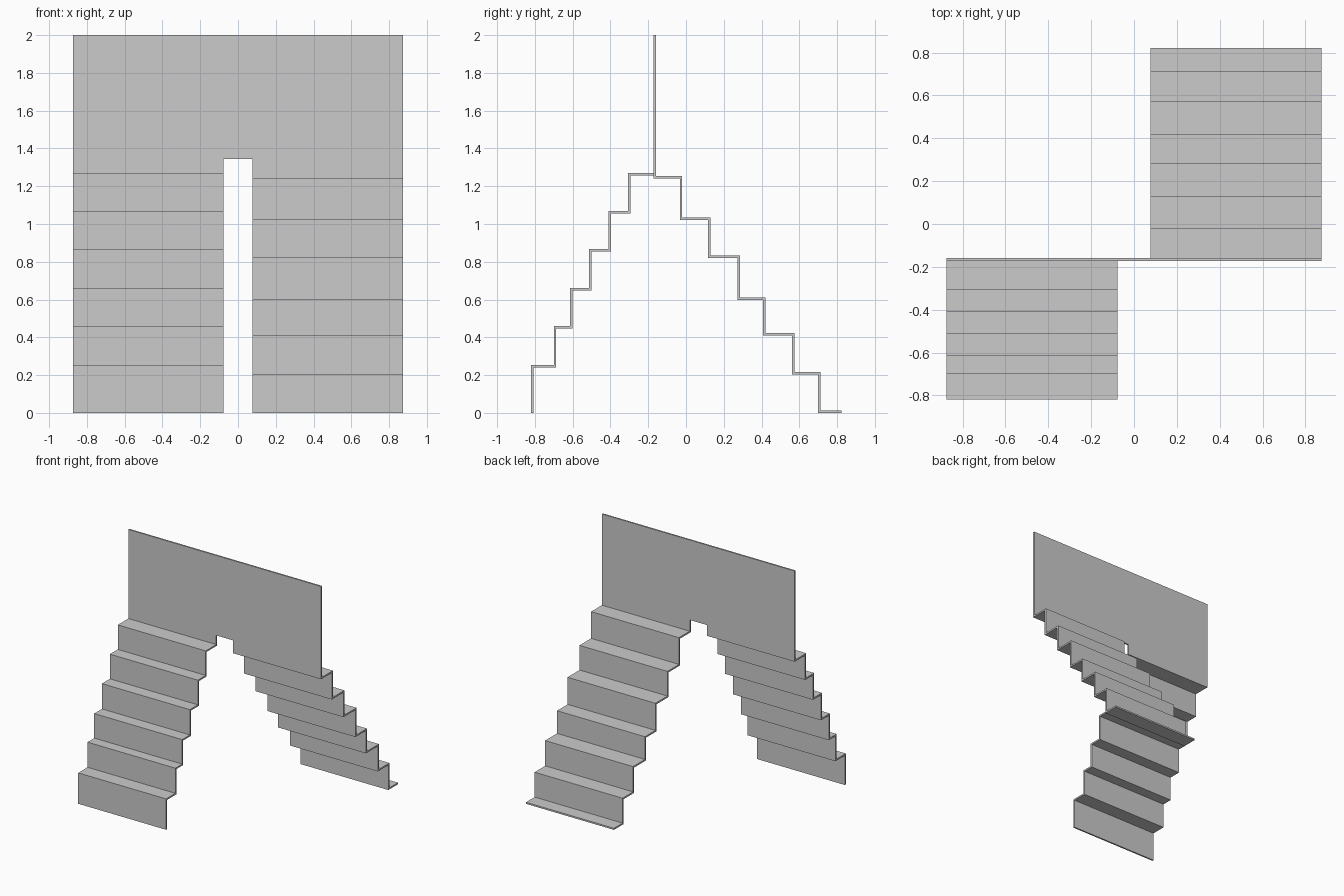
import bpy, bmesh
from mathutils import Vector

if "Cube" in bpy.data.objects:
    bpy.data.objects.remove(bpy.data.objects["Cube"])

T = 0.013            # sheet thickness
X_IN, X_OUT = 0.077, 0.874
WALL_Y0, WALL_Y1 = -0.172, -0.159


def prism(name, points, offset):
    """Extrude a flat polygon along offset into a closed solid."""
    bm = bmesh.new()
    face = bm.faces.new([bm.verts.new(p) for p in points])
    res = bmesh.ops.extrude_face_region(bm, geom=[face], use_keep_orig=True)
    verts = [g for g in res["geom"] if isinstance(g, bmesh.types.BMVert)]
    bmesh.ops.translate(bm, verts=verts, vec=Vector(offset))
    bmesh.ops.recalc_face_normals(bm, faces=bm.faces)
    mesh = bpy.data.meshes.new(name)
    bm.to_mesh(mesh)
    bm.free()
    obj = bpy.data.objects.new(name, mesh)
    bpy.context.collection.objects.link(obj)
    return obj


def folded_stair(name, outer, inner, x0):
    """Folded-plate stair from its upper and lower (y, z) outlines."""
    outline = outer + inner[::-1]
    return prism(name, [(x0, y, z) for y, z in outline], (X_OUT - X_IN, 0, 0))


# Front stair: climbs from the front edge up to the wall
risers = [-0.82, -0.70, -0.613, -0.513, -0.41, -0.308, WALL_Y1]
tops = [0.253, 0.459, 0.66, 0.867, 1.069, 1.27]
outer = [(risers[0], 0)]
for i, z in enumerate(tops):
    outer += [(risers[i], z), (risers[i + 1], z)]
inner = [(y + T, z - T) for y, z in outer]
inner[0] = (risers[0] + T, 0)
inner[-1] = (WALL_Y1, tops[-1] - T)
folded_stair("front_stair", outer, inner, -X_OUT)

# Back stair: descends from the wall to the back edge
edges = [WALL_Y0, -0.02, 0.13, 0.285, 0.421, 0.575, 0.711, 0.822]
levels = [1.253, 1.034, 0.832, 0.61, 0.424, 0.217, T]
outer = []
for i, z in enumerate(levels):
    outer += [(edges[i], z), (edges[i + 1], z)]
inner = [(y - T, z - T) for y, z in outer]
inner[0] = (WALL_Y0, levels[0] - T)
inner[-1] = (edges[-1], 0)
folded_stair("back_stair", outer, inner, X_IN)

# Upright wall panel with a shallow notch between the two flights
z_notch = 1.345
wall = [(-X_OUT, 2), (-X_OUT, tops[-1]), (-X_IN, tops[-1]), (-X_IN, z_notch),
        (X_IN, z_notch), (X_IN, levels[0]), (X_OUT, levels[0]), (X_OUT, 2)]
prism("wall_panel", [(x, WALL_Y0, z) for x, z in wall], (0, WALL_Y1 - WALL_Y0, 0))
